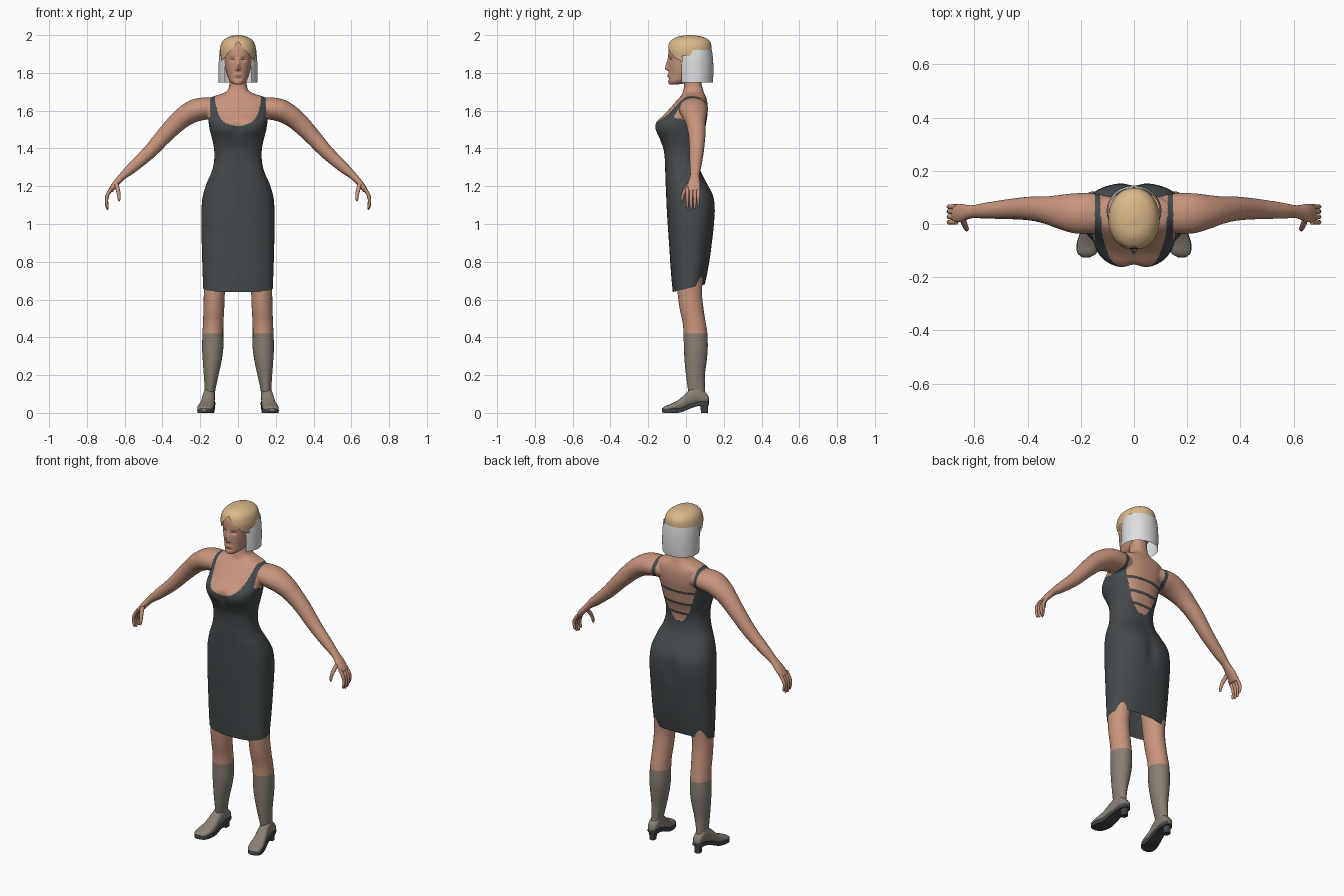
import bpy, bmesh, math
from mathutils import Vector

if "Cube" in bpy.data.objects:
    bpy.data.objects.remove(bpy.data.objects["Cube"])

def mat(name, r, g, b):
    m = bpy.data.materials.new(name)
    m.diffuse_color = (r, g, b, 1)
    m.use_nodes = True
    m.node_tree.nodes["Principled BSDF"].inputs["Base Color"].default_value = m.diffuse_color
    return m

SKIN = mat("skin", .58, .30, .205)
DRESS = mat("charcoal dress", .058, .07, .074)
BOOT = mat("taupe boot", .25, .213, .172)
SOLE = mat("dark sole", .05, .055, .06)
BLOND = mat("blond hair", .70, .48, .25)
WHITE = mat("pale hair", .72, .73, .74)
LIP = mat("lip rose", .42, .19, .14)
EYE = mat("eye brown", .16, .085, .065)

def spline(st, n):
    """Catmull-Rom through rows of numbers, n steps per span."""
    out = []
    for i in range(len(st) - 1):
        a, b, c, d = st[max(i-1, 0)], st[i], st[i+1], st[min(i+2, len(st)-1)]
        for k in range(n):
            t = k / n
            out.append([.5*(2*q + (r-p)*t + (2*p-5*q+4*r-s)*t*t + (3*q-p-3*r+s)*t**3)
                        for p, q, r, s in zip(a, b, c, d)])
    return out + [list(st[-1])]

def oval(n, e=2.0):
    """Unit superellipse points."""
    f = lambda v: math.copysign(abs(v) ** (2/e), v)
    return [(f(math.cos(2*math.pi*i/n)), f(math.sin(2*math.pi*i/n))) for i in range(n)]

def loft(bm, rings, caps=True, closed=True):
    vs = [[bm.verts.new(p) for p in r] for r in rings]
    n = len(vs[0])
    for a, b in zip(vs, vs[1:]):
        for i in range(n if closed else n - 1):
            j = (i + 1) % n
            bm.faces.new((a[i], a[j], b[j], b[i]))
    if caps:
        bm.faces.new(vs[0][::-1])
        bm.faces.new(vs[-1])

def tube(bm, pts, n=20, steps=4, side=1):
    """Tube along (x, y, z, thickness radius, y radius), bent in the xz plane."""
    p = spline(pts, steps)
    rings = []
    for i, q in enumerate(p):
        t = Vector(p[min(i+1, len(p)-1)][:3]) - Vector(p[max(i-1, 0)][:3])
        u = t.cross(Vector((0, 1, 0))).normalized()
        rings.append([((q[0] + u.x*q[3]*c) * side, q[1] + q[4]*s, q[2] + u.z*q[3]*c) for c, s in oval(n)])
    loft(bm, rings)

def finish(bm, name, mats, rule=None, mirror=False, angle=50):
    bmesh.ops.recalc_face_normals(bm, faces=bm.faces)
    me = bpy.data.meshes.new(name)
    bm.to_mesh(me)
    bm.free()
    ob = bpy.data.objects.new(name, me)
    bpy.context.collection.objects.link(ob)
    for m in mats:
        me.materials.append(m)
    if rule:
        for f in me.polygons:
            f.material_index = rule(*f.center)
    if mirror:
        ob.modifiers.new("mirror", 'MIRROR')
    bpy.ops.object.select_all(action='DESELECT')
    ob.select_set(True)
    bpy.context.view_layer.objects.active = ob
    bpy.ops.object.shade_smooth_by_angle(angle=math.radians(angle))
    return ob

# Torso profile: height, half width, front y, back y
torso = [(.64, .184, -.07, .10), (.75, .188, -.08, .118), (.9, .192, -.09, .137), (1.0, .194, -.097, .15),
         (1.08, .193, -.102, .155), (1.15, .186, -.105, .145), (1.22, .164, -.108, .108),
         (1.28, .138, -.11, .078), (1.34, .126, -.112, .068), (1.4, .127, -.12, .075), (1.45, .137, -.14, .09),
         (1.5, .15, -.165, .1), (1.54, .156, -.16, .108), (1.58, .16, -.115, .114), (1.62, .163, -.078, .115),
         (1.65, .158, -.052, .112), (1.672, .138, -.032, .105), (1.688, .09, -.02, .098),
         (1.705, .058, -.015, .092), (1.73, .047, -.01, .085), (1.77, .046, -.012, .08), (1.8, .046, -.01, .08)]

def torso_ring(z, w, yf, yb):
    out = []
    for c, s in oval(96, 2.4):
        x, y = w*c, (yf+yb)/2 + (yb-yf)/2*s
        cleft = math.exp(-(x/.03)**2)
        if s < 0:
            y += .016 * cleft * math.exp(-((z-1.51)/.04)**2)
        else:
            y -= .012 * cleft * math.exp(-((z-1.07)/.08)**2)
        hem = max(0, 1 - (z-.64)/.2)
        out.append((x, y, z + .04*hem*(y+.07)/.17))
    return out

rows = spline(torso, 6)
cut = 7 * 6
bm = bmesh.new()
loft(bm, [torso_ring(*r) for r in rows[:cut+1]], caps=False)
finish(bm, "skirt", [DRESS])

# Upper body and arms, fused by remeshing
bm = bmesh.new()
loft(bm, [torso_ring(*r) for r in rows[cut-2:]])
arm = [(.08, .04, 1.605, .045, .06), (.15, .04, 1.612, .057, .075), (.22, .04, 1.603, .06, .076),
       (.28, .045, 1.572, .055, .064), (.33, .052, 1.53, .05, .052), (.39, .058, 1.468, .044, .045),
       (.47, .056, 1.38, .037, .038), (.56, .05, 1.298, .029, .03), (.61, .046, 1.254, .02, .025),
       (.65, .042, 1.21, .017, .035), (.678, .038, 1.172, .013, .035)]
for s in (1, -1):
    tube(bm, arm, 32, 5, s)
me = bpy.data.meshes.new("tmp")
ob = finish(bm, "rough_body", [SKIN])
m = ob.modifiers.new("fuse", 'REMESH')
m.mode, m.voxel_size = 'VOXEL', .005
m = ob.modifiers.new("soften", 'SMOOTH')
m.factor, m.iterations = .5, 6
bpy.context.view_layer.update()
fused = bpy.data.meshes.new_from_object(ob.evaluated_get(bpy.context.evaluated_depsgraph_get()))
bpy.data.objects.remove(ob)

def dress_rule(x, y, z):
    ax = abs(x)
    if ax > .2 or (z > 1.53 and ax > .147 + max(0, 1.57 - z) * .7):
        return 0
    if y < .03:
        t = min(ax / .122, 1)
        return int(ax > .122 or z < 1.515 + .035*t + .1*t**6)
    if z < 1.335 or any(abs(z - b) < .009 for b in (1.385, 1.45, 1.525)):
        return 1
    return int(ax > .126 * min(1, (z - 1.33) / .25) ** .5)

bm = bmesh.new()
bm.from_mesh(fused)
fused.materials.clear()
finish(bm, "upper_body", [SKIN, DRESS], dress_rule, angle=80)

# Fingers and thumb
bm = bmesh.new()
for y, d in ((.007, .0), (.027, .008), (.047, .004), (.065, -.012)):
    tube(bm, [(.668, y, 1.19, .009, .010), (.69, y, 1.155, .0095, .0095), (.697, y, 1.12 - d, .008, .008),
              (.691, y, 1.09 - d, .0065, .0065), (.689, y, 1.083 - d, .002, .002)], 10, 3)
tube(bm, [(.645, .02, 1.215, .012, .014), (.636, -.004, 1.18, .011, .012), (.63, -.017, 1.15, .009, .009),
          (.63, -.022, 1.125, .006, .006), (.63, -.022, 1.119, .002, .002)], 10, 3)
finish(bm, "fingers", [SKIN], mirror=True)

# Legs and boot shafts: height, centre x, centre y, x radius, y radius
leg = [(1.0, .095, .025, .08, .085), (.8, .115, .02, .066, .075), (.64, .125, .02, .056, .065),
       (.55, .128, .03, .055, .063), (.48, .131, .043, .054, .061), (.42, .133, .05, .055, .063),
       (.34, .134, .052, .056, .063), (.27, .137, .051, .049, .058), (.2, .142, .05, .039, .05),
       (.12, .148, .056, .028, .045), (.07, .15, .065, .027, .046)]
lrows = spline(leg, 6)
for name, part, m in (("legs", lrows[:31], SKIN), ("boot_shafts", lrows[30:], BOOT)):
    bm = bmesh.new()
    loft(bm, [[(r[1] + r[3]*c, r[2] + r[4]*s, r[0]) for c, s in oval(40)] for r in part])
    finish(bm, name, [m], mirror=True)

# Boot feet and soles: y, centre x, half width, bottom z, top z
foot = [(.122, .148, .012, .055, .075), (.11, .149, .026, .05, .1), (.06, .151, .030, .045, .14),
        (.015, .156, .033, .03, .118), (-.03, .163, .038, .012, .076), (-.075, .171, .043, .01, .05),
        (-.11, .177, .034, .01, .036), (-.126, .18, .012, .012, .022)]
frows = spline(foot, 5)
bm = bmesh.new()
loft(bm, [[(cx + w*c, y, (a+b)/2 + (b-a)/2*s) for c, s in oval(28, 2.3)] for y, cx, w, a, b in frows])
finish(bm, "boot_feet", [BOOT], mirror=True)
bm = bmesh.new()
loft(bm, [[(cx + w*c*1.04, y, a + .003 + (.009 if s > 0 else -.013) * (abs(s) > .3))
           for c, s in oval(16, 3)] for y, cx, w, a, b in frows])
finish(bm, "boot_soles", [SOLE], mirror=True, angle=30)
bm = bmesh.new()
loft(bm, [[(.15 + w*c, cy + d*s, z) for c, s in oval(20, 3)]
          for z, cy, w, d in ((0, .098, .017, .019), (.03, .097, .018, .02), (.06, .093, .025, .028))])
finish(bm, "boot_heels", [SOLE], mirror=True, angle=40)

# Head with nose, eye sockets and lips pushed out of the loft
head = [(1.738, .012, -.082, -.055), (1.744, .03, -.092, -.01), (1.76, .046, -.094, .04), (1.79, .058, -.091, .08),
        (1.82, .067, -.092, .105), (1.86, .074, -.093, .115), (1.9, .077, -.094, .12), (1.94, .078, -.088, .122),
        (1.97, .062, -.066, .105), (1.985, .042, -.04, .08), (1.992, .012, 0, .04)]
g = lambda v, c, s: math.exp(-((v - c) / s) ** 2)

def head_ring(z, w, yf, yb):
    out = []
    for c, s in oval(112, 2.15):
        x, y = w*c, (yf+yb)/2 + (yb-yf)/2*s
        if s < 0:
            nose = max(0, min(1, (1.885 - z) / .06)) * max(0, min(1, (z - 1.808) / .012))
            y -= .02 * nose * g(x, 0, .011)
            y += .009 * g(abs(x), .03, .014) * g(z, 1.872, .011)
            y -= .007 * g(x, 0, .018) * g(z, 1.786, .009)
            y += .004 * g(x, 0, .02) * g(z, 1.768, .006)
        out.append((x, y, z))
    return out

def face_rule(x, y, z):
    if y < -.05:
        if ((abs(x) - .031) / .012)**2 + ((z - 1.871) / .0035)**2 < 1:
            return 2
        if (x / .02)**2 + ((z - 1.786) / .006)**2 < 1:
            return 1
    return 0

bm = bmesh.new()
loft(bm, [head_ring(*r) for r in spline(head, 9)])
finish(bm, "head", [SKIN, LIP, EYE], face_rule)

# Blond crown, parted over the forehead
crown = [(1.84, .09, -.085, .128), (1.9, .096, -.096, .134), (1.93, .095, -.097, .136), (1.96, .086, -.088, .13),
         (1.98, .068, -.068, .112), (1.993, .042, -.04, .08), (2.0, .01, .01, .035)]
bm = bmesh.new()
loft(bm, [[(w*c, (a+b)/2 + (b-a)/2*s, z) for c, s in oval(112, 2.1)] for z, w, a, b in spline(crown, 10)])
gone = []
for f in bm.faces:
    p = f.calc_center_median()
    if p.z < (1.965 - 1.2*abs(p.x) if p.y < -.02 else 1.89):
        gone.append(f)
bmesh.ops.delete(bm, geom=gone, context='FACES')
finish(bm, "hair_crown", [BLOND])

# Pale hanging hair sheet, open at the face
sheet = [(1.748, .102, .142), (1.8, .103, .145), (1.86, .102, .144), (1.9, .099, .140), (1.922, .0965, .1365)]
bm = bmesh.new()
rings = []
for z, w, yb in spline(sheet, 4):
    ring = []
    for i in range(61):
        t = math.radians(-48 + 276 * i / 60)
        ring.append((w*math.cos(t), .05 + (yb-.05 if math.sin(t) > 0 else .1)*math.sin(t),
                     z - (.015 * max(0, -math.sin(t)) if z > 1.85 else 0)))
    rings.append(ring)
loft(bm, rings, caps=False, closed=False)
finish(bm, "hair_sheet", [WHITE])
